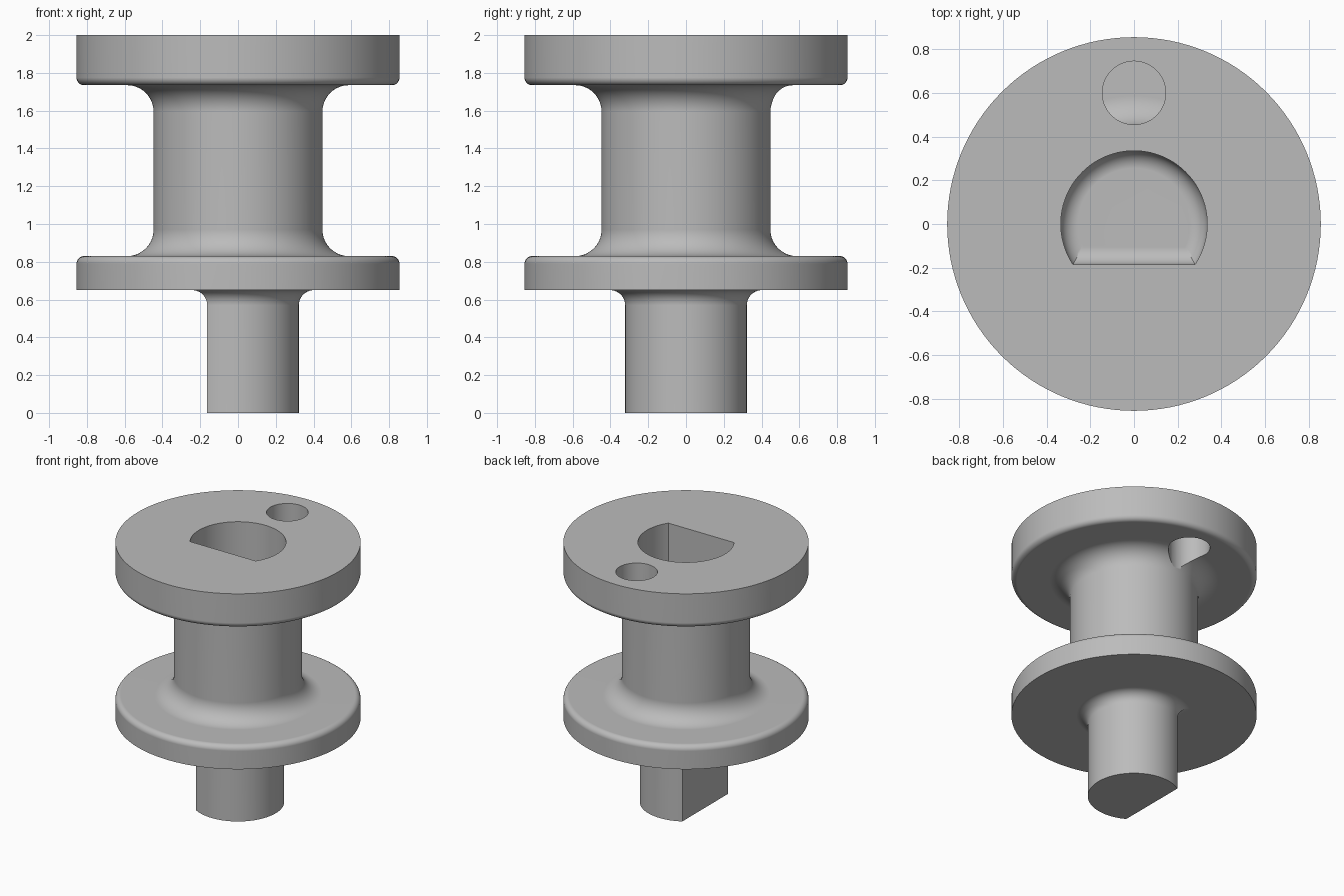
import bpy
import bmesh
from math import acos, cos, pi, sin

cube = bpy.data.objects.get("Cube")
if cube:
    bpy.data.objects.remove(cube)

SEGMENTS = 128
STEPS = 10

grey = bpy.data.materials.new("plain grey")
grey.use_nodes = True
grey.diffuse_color = (0.5, 0.5, 0.5, 1)
grey.node_tree.nodes["Principled BSDF"].inputs["Base Color"].default_value = (0.5, 0.5, 0.5, 1)


def circle(radius, z):
    angles = [2 * pi * i / SEGMENTS for i in range(SEGMENTS)]
    return [(radius * cos(a), radius * sin(a), z) for a in angles]


def d_shape(radius, flat, z, turn=0):
    """Circle cut straight at the given distance from the centre."""
    end = pi - acos(flat / radius)
    angles = [end * (2 * i / SEGMENTS - 1) + turn for i in range(SEGMENTS + 1)]
    return [(radius * cos(a), radius * sin(a), z) for a in angles]


def arc(r, z, radius, start, stop):
    """Quarter round in the (radius, height) plane, angles in quarter turns."""
    angles = [(start + (stop - start) * i / STEPS) * pi / 2 for i in range(STEPS + 1)]
    return [(r + radius * cos(a), z + radius * sin(a)) for a in angles]


def loft(name, rings):
    bm = bmesh.new()
    loops = [[bm.verts.new(p) for p in ring] for ring in rings]
    for low, high in zip(loops, loops[1:]):
        for i in range(len(low)):
            j = (i + 1) % len(low)
            bm.faces.new((low[i], low[j], high[j], high[i]))
    bm.faces.new(loops[0][::-1])
    bm.faces.new(loops[-1])
    bmesh.ops.recalc_face_normals(bm, faces=bm.faces)
    mesh = bpy.data.meshes.new(name)
    bm.to_mesh(mesh)
    bm.free()
    mesh.materials.append(grey)
    obj = bpy.data.objects.new(name, mesh)
    bpy.context.collection.objects.link(obj)
    return obj


def combine(target, tool, operation):
    mod = target.modifiers.new(tool.name, "BOOLEAN")
    mod.operation = operation
    mod.solver = "EXACT"
    mod.object = tool
    bpy.context.view_layer.objects.active = target
    bpy.ops.object.modifier_apply(modifier=mod.name)
    bpy.data.objects.remove(tool)


# Spool: two flanges with rounded inner rims, filleted into the drum
RIM, DRUM, EDGE, FILLET = 0.855, 0.447, 0.04, 0.14
LOW, HIGH = 0.83, 1.735
profile = [(RIM, 0.65)]
profile += arc(RIM - EDGE, LOW - EDGE, EDGE, 0, 1)
profile += arc(DRUM + FILLET, LOW + FILLET, FILLET, 3, 2)
profile += arc(DRUM + FILLET, HIGH - FILLET, FILLET, 2, 1)
profile += arc(RIM - EDGE, HIGH + EDGE, EDGE, 3, 4)
profile += [(RIM, 2)]
spool = loft("spool", [circle(r, z) for r, z in profile])

# D-shaped shaft flaring into the lower flange, flat towards -x
ROUND = 0.08
flare = [(0, 0)] + arc(ROUND, 0.65 - ROUND, ROUND, 2, 1) + [(ROUND, 0.7)]
shaft = loft("shaft", [d_shape(0.322, 0.163 + 0, z) if d == 0 else
                       d_shape(0.322 + d, 0.163 + d, z) for d, z in flare])
combine(spool, shaft, "UNION")

# Matching D-shaped socket with a rounded floor, flat towards -y
FLOOR = 1.35
inset = arc(-ROUND, FLOOR + ROUND, ROUND, -1, 0) + [(0, 2.1)]
socket = loft("socket", [d_shape(0.335 + d, 0.185 + d, z, pi / 2) for d, z in inset])
combine(spool, socket, "DIFFERENCE")

# Thread hole through the upper flange
hole = loft("thread_hole", [[(x, y + 0.6, z) for x, y, z in circle(0.145, h)]
                            for h in (1.5, 2.1)])
combine(spool, hole, "DIFFERENCE")

# Smooth shading with crisp edges
bpy.ops.object.select_all(action="DESELECT")
spool.select_set(True)
bpy.context.view_layer.objects.active = spool
bpy.ops.object.shade_smooth_by_angle(angle=pi / 6)
weighted = spool.modifiers.new("even_shading", "WEIGHTED_NORMAL")
weighted.keep_sharp = True
